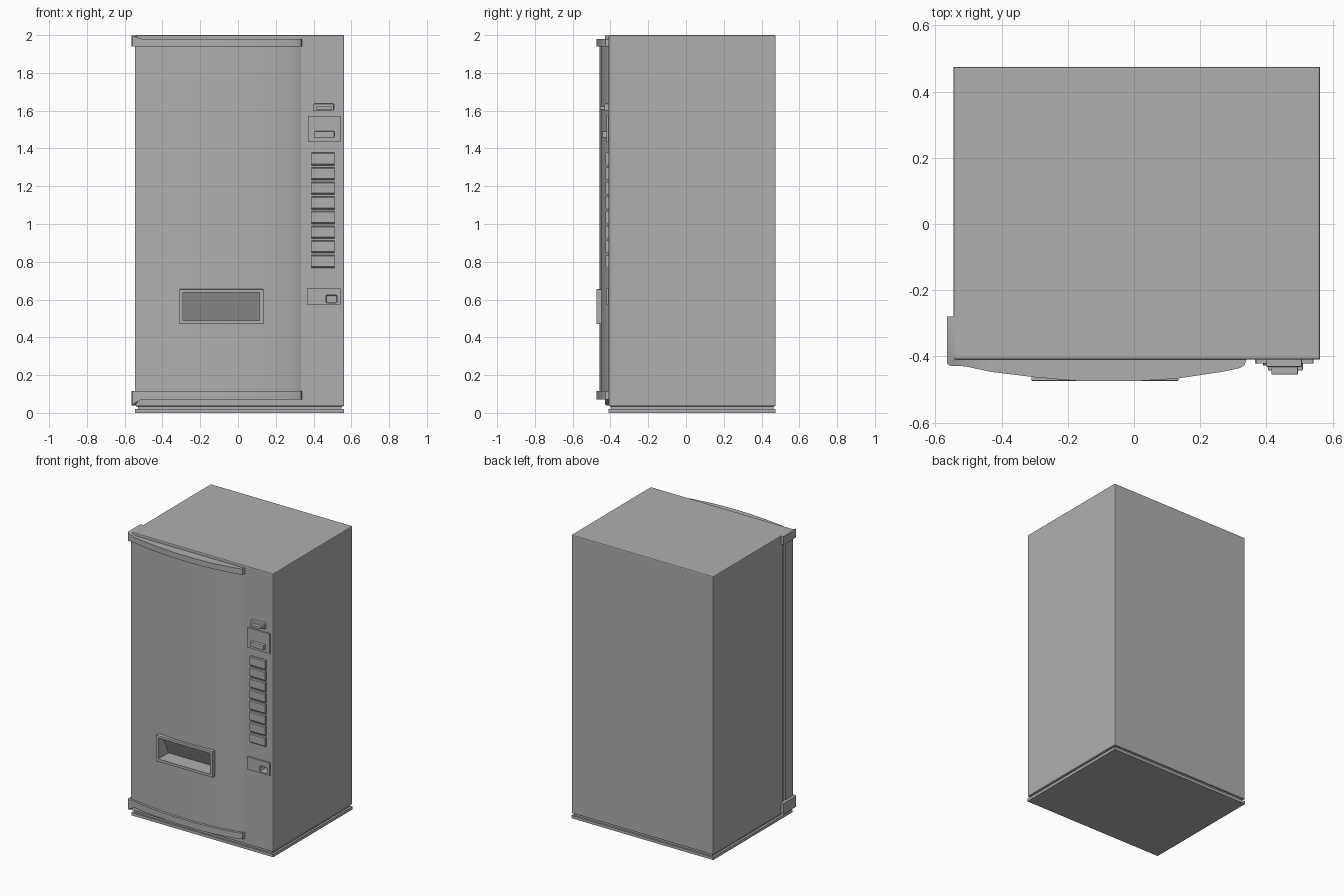
import bpy, bmesh, math

if "Cube" in bpy.data.objects:
    bpy.data.objects.remove(bpy.data.objects["Cube"])

grey = bpy.data.materials.new("painted_grey")
grey.diffuse_color = (0.43, 0.43, 0.43, 1)
grey.use_nodes = True
grey.node_tree.nodes["Principled BSDF"].inputs["Base Color"].default_value = grey.diffuse_color


def finish(name, bm, bevel=0.0, smooth=False):
    bmesh.ops.recalc_face_normals(bm, faces=bm.faces[:])
    me = bpy.data.meshes.new(name)
    bm.to_mesh(me)
    bm.free()
    me.materials.append(grey)
    ob = bpy.data.objects.new(name, me)
    bpy.context.collection.objects.link(ob)
    if bevel:
        m = ob.modifiers.new("bevel", 'BEVEL')
        m.width, m.segments, m.limit_method = bevel, 2, 'ANGLE'
    if smooth:
        bpy.ops.object.select_all(action='DESELECT')
        ob.select_set(True)
        bpy.context.view_layer.objects.active = ob
        bpy.ops.object.shade_smooth_by_angle(angle=math.radians(30))
    return ob


def box(name, x0, x1, y0, y1, z0, z1, bevel=0.0):
    bm = bmesh.new()
    bmesh.ops.create_cube(bm, size=1)
    for v in bm.verts:
        v.co = ((x0 + x1) / 2 + v.co.x * (x1 - x0),
                (y0 + y1) / 2 + v.co.y * (y1 - y0),
                (z0 + z1) / 2 + v.co.z * (z1 - z0))
    return finish(name, bm, bevel)


def prism(name, pts, axis, a, b, bevel=0.0, smooth=False):
    # extrude a closed outline: axis z takes (x, y) points, axis x takes (y, z)
    place = (lambda p, t: (p[0], p[1], t)) if axis == 'z' else (lambda p, t: (t, p[0], p[1]))
    bm = bmesh.new()
    f = bm.faces.new([bm.verts.new(place(p, a)) for p in pts])
    r = bmesh.ops.extrude_face_region(bm, geom=[f])
    for v in [g for g in r['geom'] if isinstance(g, bmesh.types.BMVert)]:
        v.co = place((v.co.x, v.co.y) if axis == 'z' else (v.co.y, v.co.z), b)
    return finish(name, bm, bevel, smooth)


def cut(ob, cutter):
    m = ob.modifiers.new("cut", 'BOOLEAN')
    m.object, m.operation, m.solver = cutter, 'DIFFERENCE', 'EXACT'
    cutter.hide_render = True
    cutter.hide_viewport = True


# base plate and recessed plinth
box("base_plate", -0.545, 0.562, -0.41, 0.475, 0, 0.02)
box("plinth", -0.53, 0.548, -0.398, 0.463, 0.02, 0.045)

# cabinet with a hinge groove on the left side, between the trim bands
cabinet = box("cabinet", -0.545, 0.562, -0.41, 0.475, 0.035, 2.0, 0.006)
cut(cabinet, box("hinge_groove_cutter", -0.6, -0.533, -0.33, -0.295, 0.09, 1.96))

# bowed door front
bow = [(-0.51, -0.43), (-0.43, -0.447), (-0.30, -0.463), (-0.17, -0.474), (-0.08, -0.475),
       (0.0, -0.475), (0.13, -0.467), (0.27, -0.446), (0.32, -0.435)]
inner = [(x, y + 0.018) for x, y in bow]
door = prism("door_front", [(-0.545, -0.39), (-0.545, -0.412)] + inner[1:]
             + [(0.335, -0.409), (0.335, -0.39)], 'z', 0.075, 1.975, smooth=True)


# trim bands across the door, wrapping the left side with a flared end
def band(name, z_near, z_edge, z_flare):
    outer = [(-0.565, -0.28), (-0.565, -0.42), (-0.558, -0.428)] + bow + [(0.333, -0.427), (0.34, -0.41)]
    bm = bmesh.new()
    cols = []
    for i, (x, y) in enumerate(outer):
        t = min(1, max(0, (-0.51 - x) / 0.055))
        ze = z_edge + (z_flare - z_edge) * t
        xi, yi = (-0.54, y if i == 0 else -0.40) if i < 3 else (x, -0.40)
        if i in (1, 2):
            xi = (-0.54, -0.535)[i - 1]
        cols.append([bm.verts.new(c) for c in
                     ((x, y, z_near), (x, y, ze), (xi, yi, ze), (xi, yi, z_near))])
    for a, b in zip(cols, cols[1:]):
        for k in range(4):
            bm.faces.new((a[k], a[(k + 1) % 4], b[(k + 1) % 4], b[k]))
    bm.faces.new(cols[0])
    bm.faces.new(cols[-1])
    finish(name, bm, smooth=True)


band("top_band", 1.94, 1.98, 1.999)
band("bottom_band", 0.116, 0.072, 0.04)

# dispensing hatch: raised frame with a sloped-back recess
frame = box("hatch_frame", -0.31, 0.135, -0.474, -0.43, 0.47, 0.655, 0.003)
recess = prism("hatch_cutter", [(-0.52, 0.49), (-0.36, 0.49), (-0.43, 0.637), (-0.52, 0.637)],
               'x', -0.29, 0.115)
for part in (cabinet, door, frame):
    cut(part, recess)

# selection buttons with chamfered top and bottom edges
for i in range(8):
    z = 0.768 + i * 0.0775
    prism("selection_button_%d" % (i + 1),
          [(-0.405, z), (-0.418, z), (-0.427, z + 0.008), (-0.427, z + 0.062),
           (-0.421, z + 0.067), (-0.405, z + 0.067)], 'x', 0.39, 0.51)

# coin panel and its slot block
box("coin_panel", 0.37, 0.542, -0.422, -0.405, 1.433, 1.573, 0.002)
box("coin_slot_block", 0.405, 0.51, -0.443, -0.415, 1.457, 1.492, 0.004)

# note reader: stepped block with a lip
box("note_reader", 0.40, 0.507, -0.432, -0.405, 1.6, 1.637, 0.003)
box("note_reader_lip", 0.415, 0.495, -0.455, -0.425, 1.606, 1.622, 0.003)

# coin return panel with a pocket
tray = box("coin_return_panel", 0.365, 0.542, -0.422, -0.405, 0.573, 0.662, 0.002)
pocket = box("coin_return_cutter", 0.465, 0.525, -0.45, -0.37, 0.583, 0.625, 0.008)
for part in (cabinet, tray):
    cut(part, pocket)
